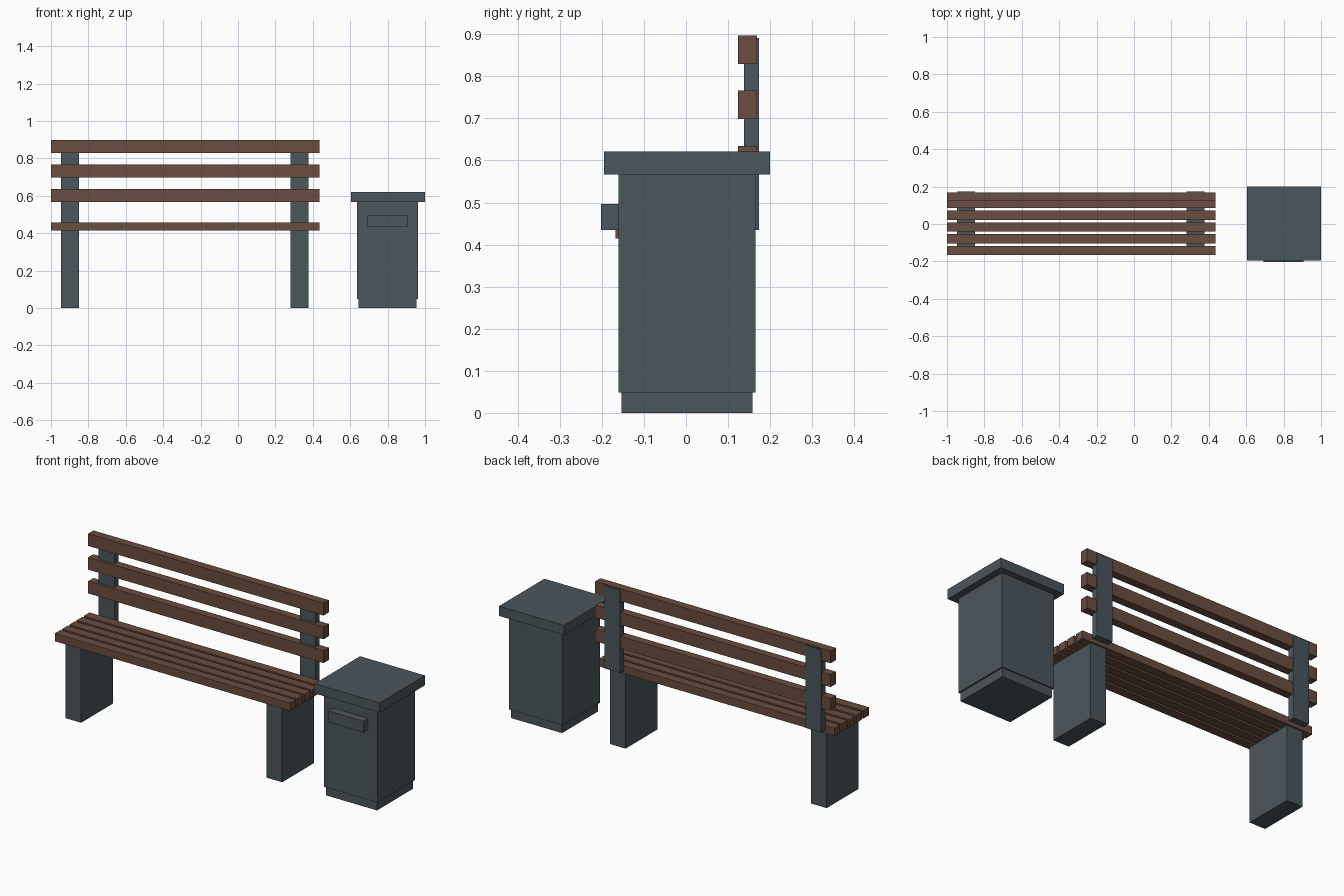
import bpy

cube = bpy.data.objects.get("Cube")
if cube:
    bpy.data.objects.remove(cube, do_unlink=True)


def material(name, rgb):
    m = bpy.data.materials.new(name)
    m.use_nodes = True
    color = (*rgb, 1.0)
    m.diffuse_color = color
    bsdf = next(n for n in m.node_tree.nodes if n.type == 'BSDF_PRINCIPLED')
    bsdf.inputs["Base Color"].default_value = color
    return m


metal = material("slate_grey_metal", (0.071, 0.093, 0.108))
wood = material("brown_wood", (0.144, 0.075, 0.050))


def box(name, xs, ys, zs, mat):
    """Flat-faced box given by its extent along each axis."""
    spans = (xs, ys, zs)
    bpy.ops.mesh.primitive_cube_add(size=1, location=[sum(s) / 2 for s in spans])
    ob = bpy.context.object
    ob.name = name
    ob.scale = [s[1] - s[0] for s in spans]
    bpy.ops.object.transform_apply(location=False, rotation=False, scale=True)
    ob.data.materials.append(mat)
    return ob


# Bench slats
bench = (-1.0, 0.435)
for i in range(5):
    y = -0.167 + i * 0.063
    box(f"seat_slat_{i + 1}", bench, (y, y + 0.05), (0.415, 0.458), wood)
for i in range(3):
    z = 0.567 + i * 0.131
    box(f"back_slat_{i + 1}", bench, (0.124, 0.169), (z, z + 0.068), wood)

# Bench legs and backrest posts
for side, x in (("right", -0.946), ("left", 0.28)):
    span = (x, x + 0.096)
    box(f"{side}_leg", span, (-0.152, 0.126), (0, 0.415), metal)
    box(f"{side}_back_post", span, (0.138, 0.174), (0.435, 0.891), metal)

# Litter bin
box("bin_base", (0.645, 0.955), (-0.153, 0.158), (0, 0.048), metal)
box("bin_body", (0.637, 0.963), (-0.16, 0.165), (0.048, 0.567), metal)
box("bin_lid", (0.604, 1.0), (-0.195, 0.2), (0.567, 0.621), metal)
box("bin_handle", (0.693, 0.906), (-0.202, -0.16), (0.435, 0.497), metal)
